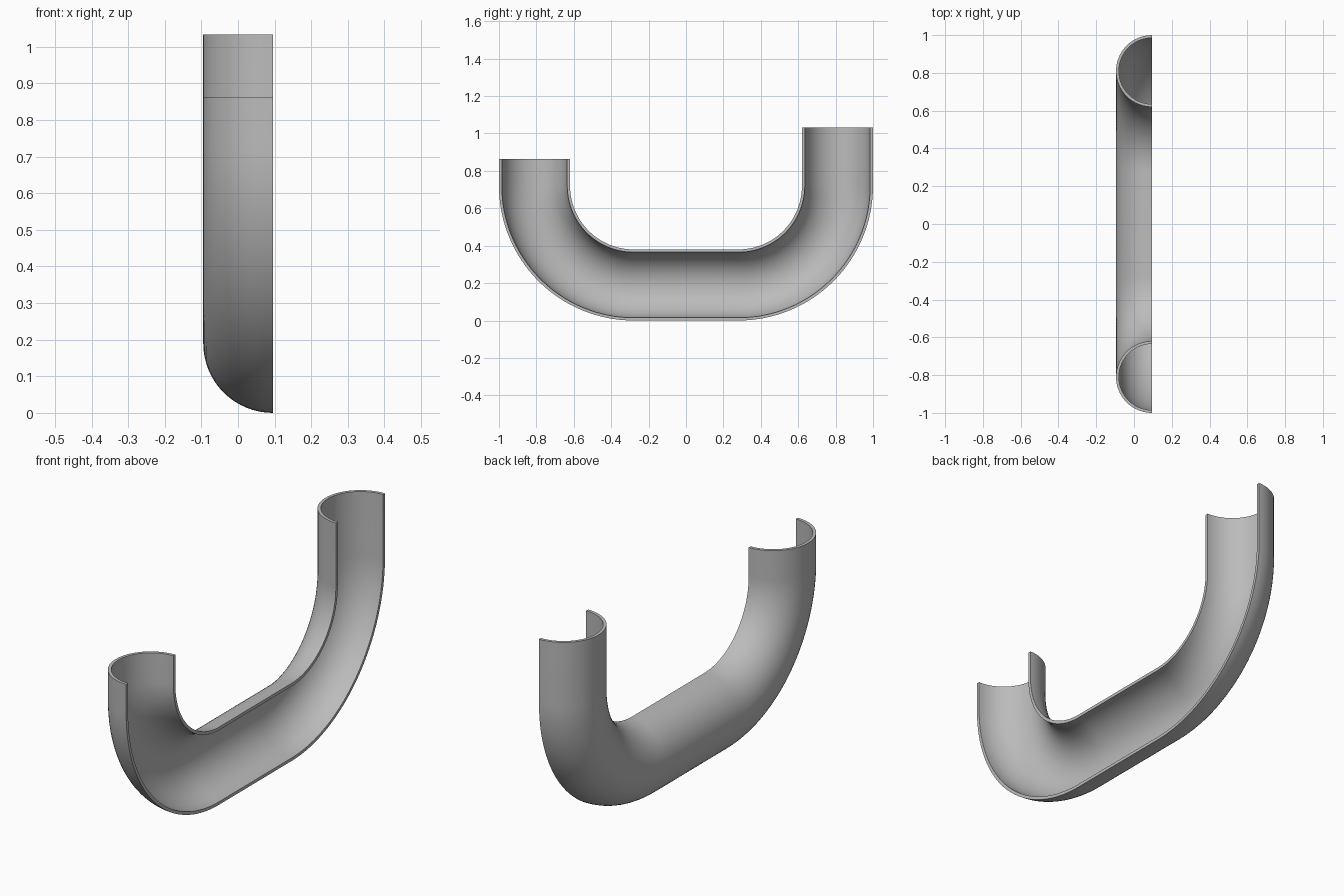
import bpy, bmesh, math
from mathutils import Vector

cube = bpy.data.objects.get("Cube")
if cube:
    bpy.data.objects.remove(cube, do_unlink=True)

R_OUT, WALL = 0.19, 0.015      # half pipe section
BEND, HALF = 0.53, 0.28        # bend radius and half length of the straight base
TOP_FRONT, TOP_BACK = 0.863, 1.033
CUT_X = 0.095                  # plane of the open side
ARC, BEND_STEPS = 32, 32

mat = bpy.data.materials.new("plain grey")
mat.use_nodes = True
grey = (0.5, 0.5, 0.5, 1)
mat.diffuse_color = grey
mat.node_tree.nodes["Principled BSDF"].inputs["Base Color"].default_value = grey

# Closed half-ring profile: (distance from the cut plane, offset towards the outer bend)
angles = [math.pi * (i / ARC - 0.5) for i in range(ARC + 1)]
R_IN = R_OUT - WALL
profile = [(R_OUT * math.cos(a), R_OUT * math.sin(a)) for a in angles]
profile += [(R_IN * math.cos(a), R_IN * math.sin(a)) for a in reversed(angles)]

# Centre line with outward directions, from front mouth to back mouth
centre_z = R_OUT + BEND
path = [(Vector((CUT_X, -HALF - BEND, TOP_FRONT)), Vector((0, -1, 0)))]
for side in (-1, 1):
    for i in range(BEND_STEPS + 1):
        t = math.pi / 2 * i / BEND_STEPS
        if side == 1:
            t = math.pi / 2 - t
        out = Vector((0, side * math.cos(t), -math.sin(t)))
        path.append((Vector((CUT_X, side * HALF, centre_z)) + out * BEND, out))
path.append((Vector((CUT_X, HALF + BEND, TOP_BACK)), Vector((0, 1, 0))))

# Sweep the profile along the path
bm = bmesh.new()
rings = [[bm.verts.new(p + out * v - Vector((u, 0, 0))) for u, v in profile]
         for p, out in path]
n = len(profile)
for a, b in zip(rings, rings[1:]):
    for i in range(n):
        j = (i + 1) % n
        bm.faces.new((a[i], a[j], b[j], b[i]))

# Flat rims at both mouths
for ring in (rings[0], rings[-1]):
    for i in range(ARC):
        bm.faces.new((ring[i], ring[i + 1], ring[n - 2 - i], ring[n - 1 - i]))
bmesh.ops.recalc_face_normals(bm, faces=bm.faces)

mesh = bpy.data.meshes.new("half_pipe")
bm.to_mesh(mesh)
bm.free()
mesh.materials.append(mat)
pipe = bpy.data.objects.new("half_pipe", mesh)
bpy.context.collection.objects.link(pipe)

# Smooth walls, crisp rims
bpy.ops.object.select_all(action="DESELECT")
pipe.select_set(True)
bpy.context.view_layer.objects.active = pipe
bpy.ops.object.shade_smooth_by_angle(angle=math.radians(30))
